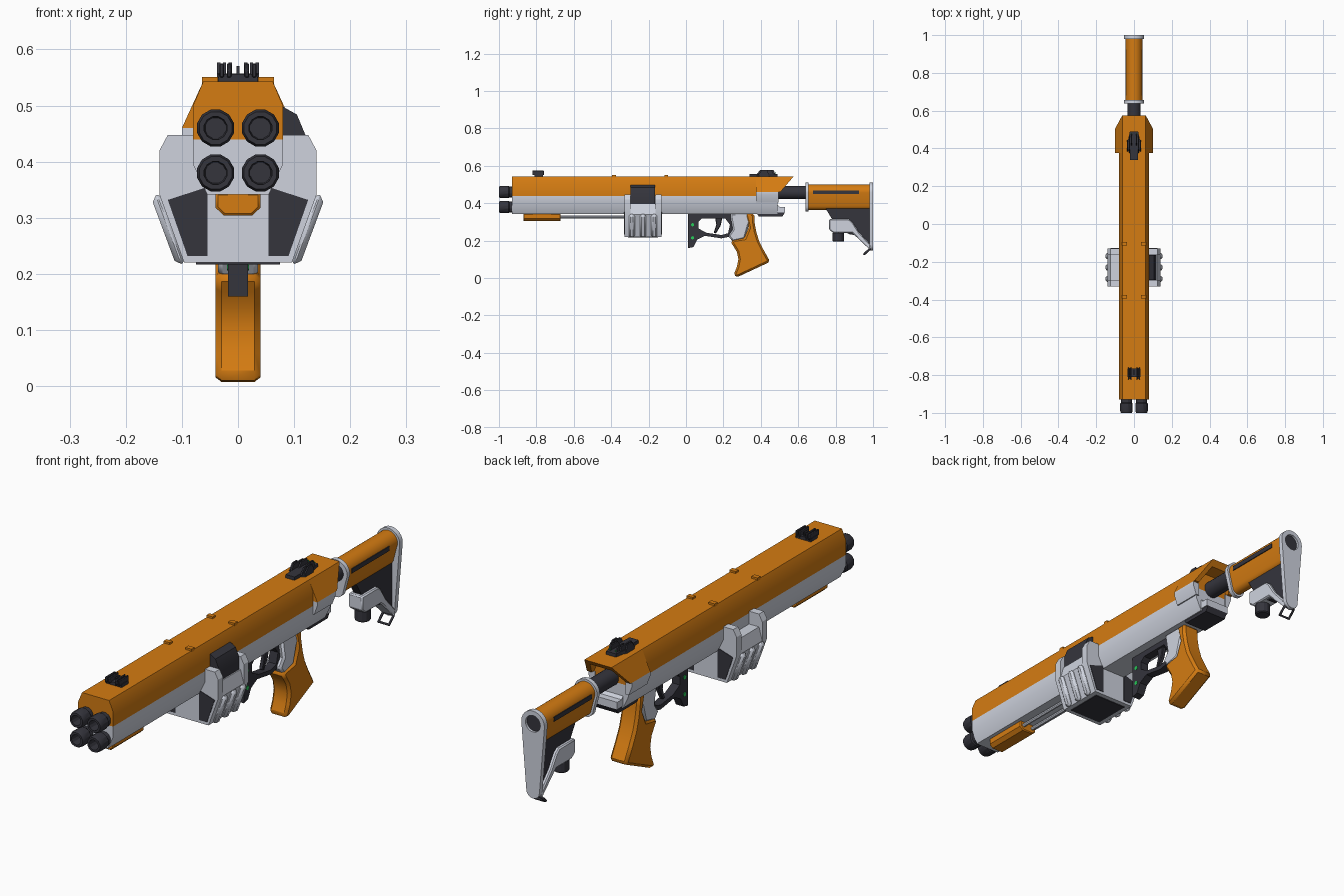
import bpy, bmesh, math
from mathutils import Vector

if "Cube" in bpy.data.objects:
    bpy.data.objects.remove(bpy.data.objects["Cube"])


def material(name, rgb):
    m = bpy.data.materials.new(name)
    m.diffuse_color = (*rgb, 1)
    m.use_nodes = True
    m.node_tree.nodes["Principled BSDF"].inputs["Base Color"].default_value = m.diffuse_color
    return m


ORANGE = material("orange", (0.66, 0.20, 0.006))
GREY = material("light_grey", (0.62, 0.65, 0.73))
DARK = material("dark", (0.035, 0.035, 0.046))
GREEN = material("green", (0.02, 0.6, 0.1))


def finish(name, bm, mat, bevel=0):
    bmesh.ops.recalc_face_normals(bm, faces=bm.faces)
    me = bpy.data.meshes.new(name)
    bm.to_mesh(me)
    bm.free()
    me.materials.append(mat)
    ob = bpy.data.objects.new(name, me)
    bpy.context.collection.objects.link(ob)
    if bevel:
        b = ob.modifiers.new("bevel", 'BEVEL')
        b.width, b.segments, b.limit_method, b.angle_limit = bevel, 1, 'ANGLE', math.radians(50)
    return ob


def prism(name, pts, axis, a, b, mat, bevel=0, shear=0, z0=0):
    """Extrude a 2D outline along an axis; shear slants the far end of y prisms."""
    place = {'x': lambda p, t: (t, p[0], p[1]),
             'y': lambda p, t: (p[0], t, p[1]),
             'z': lambda p, t: (p[0], p[1], t)}[axis]
    bm = bmesh.new()
    v0 = [bm.verts.new(place(p, a)) for p in pts]
    v1 = [bm.verts.new(place(p, b)) for p in pts]
    for v in v1:
        v.co.y += shear * (v.co.z - z0)
    bm.faces.new(v0)
    bm.faces.new(v1)
    n = len(pts)
    for i in range(n):
        j = (i + 1) % n
        bm.faces.new((v0[i], v0[j], v1[j], v1[i]))
    return finish(name, bm, mat, bevel)


def box(name, x, y, z, mat, bevel=0):
    return prism(name, [(x[0], y[0]), (x[1], y[0]), (x[1], y[1]), (x[0], y[1])], 'z', *z, mat, bevel)


def lathe(name, rings, x, z, mat, n=12):
    """Revolve (radius, y) pairs around a line parallel to y."""
    bm = bmesh.new()
    loops = [[bm.verts.new((x + r * math.cos(2 * math.pi * (i + .5) / n), y,
                            z + r * math.sin(2 * math.pi * (i + .5) / n))) for i in range(n)] for r, y in rings]
    for p, q in zip(loops, loops[1:]):
        for i in range(n):
            bm.faces.new((p[i], p[i - 1], q[i - 1], q[i]))
    bm.faces.new(loops[0])
    bm.faces.new(loops[-1])
    return finish(name, bm, mat)


def sym(half):
    """Complete a right-half outline with its mirror image."""
    return half + [(-x, z) for x, z in reversed(half)]


def arc(cx, cz, r, a0, a1, n):
    return [(cx + r * math.cos(math.radians(a0 + (a1 - a0) * i / n)),
             cz + r * math.sin(math.radians(a0 + (a1 - a0) * i / n))) for i in range(n + 1)]


def cut(ob, cutter):
    m = ob.modifiers.new("cut", 'BOOLEAN')
    m.operation, m.object, m.solver = 'DIFFERENCE', cutter, 'EXACT'
    bpy.context.view_layer.objects.active = ob
    bpy.ops.object.modifier_apply(modifier="cut")
    bpy.data.objects.remove(cutter)


# Main body: orange upper shell, grey lower shell
prism("upper_body", sym([(.062, .543), (.08, .50), (.08, .44)]), 'y', -.93, .49, ORANGE)
prism("lower_body", sym([(.08, .44), (.08, .395), (.055, .342)]), 'y', -.93, .49, GREY)

# Flared rear hood with slanted open end
prism("rear_hood", sym([(.062, .543), (.10, .46), (.078, .46), (.05, .52)]), 'y', .375, .575, ORANGE,
      shear=.85, z0=.543)
for s in (-1, 1):
    prism("rear_cheek", [(s * .07, .46), (s * .10, .46), (s * .10, .445), (s * .085, .405), (s * .07, .405)],
          'y', .375, .495, GREY)
prism("rear_block", [(.375, .392), (.49, .392), (.50, .38), (.528, .38), (.528, .35), (.375, .35)],
      'x', -.055, .055, GREY)
prism("rear_plate", [(.375, .35), (.528, .35), (.515, .328), (.39, .328)], 'x', -.05, .05, DARK)

# Four barrels with recessed muzzles
for x in (-.04, .04):
    for z in (.38, .46):
        lathe("barrel", [(.03, -.90), (.03, -.945), (.034, -.95), (.034, -.99), (.030, -1),
                         (.021, -1), (.019, -.95)], x, z, DARK)

# Raised tabs on the top
for y in (-.105, -.385):
    for x in (-.05, .05):
        box("top_tab", (x - .014, x + .014), (y - .01, y + .01), (.538, .551), ORANGE)

# Pump and its guide rods
prism("pump", sym([(.04, .345), (.04, .318), (.025, .304)]), 'y', -.87, -.67, ORANGE, .004)
for x in (-.022, .022):
    lathe("guide_rod", [(.008, -.68), (.008, -.32)], x, .327, GREY, 8)

# Side housing: low core between two taller end frames
Y0, Y1 = -.33, -.13
prism("housing_core", sym([(.08, .395), (.125, .395), (.14, .341), (.096, .22)]), 'y', Y0 + .03, Y1 - .03, GREY)
for a, b in ((Y0, Y0 + .032), (Y1 - .032, Y1)):
    prism("housing_frame", sym([(.07, .40), (.07, .448), (.125, .448), (.14, .42), (.14, .341), (.096, .22)]),
          'y', a, b, GREY)
for s in (-1, 1):
    for y in (Y0, Y1):
        prism("housing_panel", [(s * .125, .332), (s * .054, .355), (s * .054, .232), (s * .09, .232)],
              'y', y - .002, y + .002, DARK)
    for y in (-.29, -.23, -.17):
        prism("housing_rib", [(s * .136, .345), (s * .155, .336), (s * .11, .215), (s * .09, .222)],
              'y', y - .016, y + .016, GREY, .009)
box("housing_floor", (-.075, .075), (-.31, -.15), (.217, .23), DARK)
prism("ejection_cover", [(.073, .502), (.105, .484), (.12, .448), (.12, .39), (.073, .39)],
      'y', -.297, -.165, DARK)

# Trigger guard and trigger
guard = prism("trigger_guard", [(.012, .345), (.012, .16), (.04, .166), (.06, .205), (.10, .226), (.19, .212),
                                (.25, .225), (.25, .345)], 'x', -.018, .018, DARK)
cut(guard, prism("guard_cutter", [(.085, .318), (.21, .318), (.235, .285), (.225, .24), (.19, .23), (.11, .242),
                                  (.066, .265), (.066, .30)], 'x', -.1, .1, DARK))
prism("trigger", [(.155, .325), (.195, .325), (.185, .28), (.16, .238), (.148, .242), (.162, .285)],
      'x', -.009, .009, DARK, .003)
for z in (.215, .285):
    prism("guard_pin", arc(.035, z, .009, 0, 315, 7), 'x', -.0195, .0195, GREEN)

# Grip: grey neck and chamfered orange handle
prism("grip_neck", [(.235, .345), (.36, .345), (.335, .28), (.315, .21), (.25, .195), (.225, .225), (.25, .26)],
      'x', -.036, .036, GREY, .008)
prism("grip_handle", [(.315, .345), (.365, .345), (.366, .30), (.375, .25), (.39, .20), (.415, .15), (.45, .087),
                      (.27, .003), (.255, .018), (.272, .06), (.28, .10), (.272, .14), (.255, .168), (.237, .195),
                      (.262, .207), (.312, .215), (.335, .27)], 'x', -.04, .04, ORANGE, .013)

# Buffer tube, collar and shoulder stock
lathe("buffer_tube", [(.035, .46), (.035, .67)], 0, .457, DARK, 20)
teardrop = lambda g: arc(0, .457, .044 + g, 0, 180, 12) + arc(0, .39, .026 + g, 180, 360, 8)
prism("stock_tube", teardrop(0), 'y', .65, .985, ORANGE)
prism("stock_collar", teardrop(.009), 'y', .638, .656, GREY)
box("stock_slot", (-.0455, .0455), (.68, .925), (.449, .468), DARK)
prism("stock_web", [(.745, .375), (.985, .375), (.985, .17), (.93, .225), (.87, .235), (.79, .30)],
      'x', -.018, .018, DARK)
prism("stock_strut", [(.765, .315), (.765, .258), (.79, .24), (.89, .24), (.985, .15), (.985, .18),
                      (.925, .245), (.89, .30), (.87, .315)], 'x', -.032, .032, GREY, .005)
prism("stock_knob", arc(0, .815, .031, 0, 330, 11), 'z', .195, .245, DARK, .004)

# Butt plate with tube opening and sling loop
butt = prism("butt_plate", arc(0, .457, .053, 0, 180, 12) + arc(0, .178, .03, 180, 360, 8), 'y', .98, 1.0, GREY)
cut(butt, prism("butt_cutter", arc(0, .457, .034, 0, 345, 23), 'y', .988, 1.1, DARK))
prism("butt_opening", arc(0, .457, .034, 0, 345, 23), 'y', .985, .99, DARK)
loop = bpy.data.curves.new("sling_loop", 'CURVE')
loop.dimensions, loop.bevel_depth, loop.bevel_resolution = '3D', .006, 1
sp = loop.splines.new('POLY')
corners = [(-.024, .982, .155), (.024, .982, .155), (.024, .952, .127), (-.024, .952, .127)]
sp.points.add(3)
for p, c in zip(sp.points, corners):
    p.co = (*c, 1)
sp.use_cyclic_u = True
loop.materials.append(DARK)
bpy.context.collection.objects.link(bpy.data.objects.new("sling_loop", loop))

# Rear sight: stepped base, side wings and notch posts with green dots
prism("rear_sight_base", [(-.02, .34), (.02, .34), (.022, .38), (.037, .39), (.037, .44), (.03, .45), (.022, .49),
                          (-.022, .49), (-.03, .45), (-.037, .44), (-.037, .39), (-.022, .38)],
      'z', .54, .557, DARK)
for s in (-1, 1):
    for x, y0, y1 in ((.034, .385, .445), (.024, .375, .47), (.014, .41, .48)):
        prism("rear_sight_wing", [(y0, .55), (y0 + .02, .577), (y1 - .012, .577), (y1, .55)],
              'x', s * x - .003, s * x + .003, DARK)
    box("rear_sight_dot", (s * .014 - .002, s * .014 + .002), (.477, .481), (.56, .565), GREEN)

# Front sight: base, centre blade and ears
box("front_sight_base", (-.035, .035), (-.81, -.765), (.54, .556), DARK)
box("front_sight_blade", (-.003, .003), (-.80, -.77), (.55, .571), DARK)
for s in (-1, 1):
    for x in (.016, .029):
        box("front_sight_ear", (s * x - .004, s * x + .004), (-.822, -.76), (.55, .575), DARK, .002)

# Smooth rounded parts while keeping hard edges
for ob in bpy.context.collection.objects:
    ob.select_set(ob.type == 'MESH')
bpy.context.view_layer.objects.active = bpy.data.objects["upper_body"]
bpy.ops.object.shade_smooth_by_angle(angle=math.radians(28))
